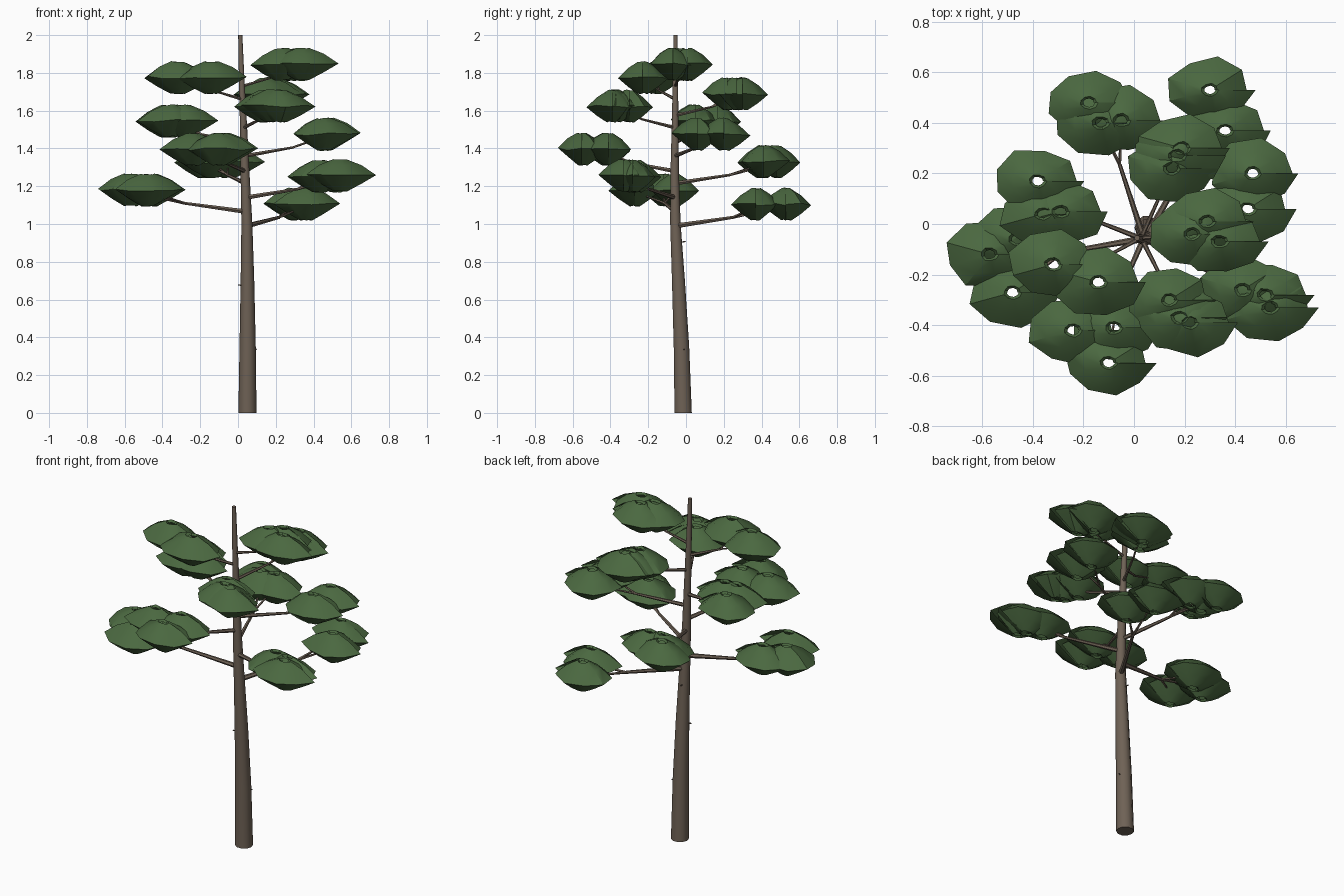
import bpy, bmesh, math, random
from mathutils import Vector

if "Cube" in bpy.data.objects:
    bpy.data.objects.remove(bpy.data.objects["Cube"])

random.seed(7)


def material(name, rgb):
    m = bpy.data.materials.new(name)
    m.diffuse_color = (*rgb, 1)
    m.use_nodes = True
    m.node_tree.nodes["Principled BSDF"].inputs["Base Color"].default_value = m.diffuse_color
    return m


BARK = material("bark brown", (0.158, 0.122, 0.092))
LEAF = material("needle green", (0.069, 0.138, 0.051))


def finish(bm, name, mat, angle):
    me = bpy.data.meshes.new(name)
    bm.to_mesh(me)
    bm.free()
    ob = bpy.data.objects.new(name, me)
    bpy.context.collection.objects.link(ob)
    me.materials.append(mat)
    bpy.ops.object.select_all(action='DESELECT')
    ob.select_set(True)
    bpy.context.view_layer.objects.active = ob
    bpy.ops.object.shade_smooth_by_angle(angle=math.radians(angle))
    return ob


def limb(name, points, radii, sides):
    """Tapered tube through the points, capped at both ends."""
    bm = bmesh.new()
    pts = [Vector(p) for p in points]
    rings = []
    for i, p in enumerate(pts):
        d = pts[min(i + 1, len(pts) - 1)] - pts[max(i - 1, 0)]
        if name == "trunk":
            d = Vector((0, 0, 1))
        q = d.to_track_quat('Z', 'Y')
        rings.append([bm.verts.new(p + q @ Vector((math.cos(a), math.sin(a), 0)) * radii[i])
                      for a in (math.tau * k / sides for k in range(sides))])
    for lo, hi in zip(rings, rings[1:]):
        for k in range(sides):
            n = (k + 1) % sides
            bm.faces.new((lo[k], lo[n], hi[n], hi[k]))
    bm.faces.new(rings[0][::-1])
    bm.faces.new(rings[-1])
    return finish(bm, name, BARK, 50)


# Trunk: gently leaning and tapered
TRUNK = [(0.05, -0.015, 0), (0.051, -0.024, 0.35), (0.05, -0.04, 0.7), (0.047, -0.056, 1.0),
         (0.038, -0.06, 1.25), (0.03, -0.058, 1.5), (0.02, -0.056, 1.75), (0.012, -0.055, 2.0)]
limb("trunk", TRUNK, [0.048, 0.043, 0.036, 0.029, 0.024, 0.019, 0.015, 0.011], 10)


def trunk_at(z):
    for a, b in zip(TRUNK, TRUNK[1:]):
        if z <= b[2]:
            return Vector(a).lerp(Vector(b), (z - a[2]) / (b[2] - a[2]))


# Profile of a foliage clump: (radius share, height), open at both ends
PROFILE = [(0.13, -0.074), (0.2, -0.084), (0.6, -0.045), (1.0, 0.0),
           (0.6, 0.052), (0.2, 0.084), (0.13, 0.072)]
SIDES = 9


def add_clump(bm, cx, cy, cz):
    """Ragged double cone whose rim has a step where its ends meet."""
    rim = [random.uniform(0.88, 1.06) for _ in range(SIDES + 1)]
    rim[0], rim[-1] = random.uniform(0.8, 0.9), random.uniform(1.0, 1.08)
    rim[1] = 0.92
    lift = [random.uniform(-0.008, 0.008) for _ in range(SIDES + 1)]
    rows = []
    for r, h in PROFILE:
        row = []
        for k in range(SIDES + 1):
            a = math.tau * k / SIDES
            s = r * rim[k]
            row.append(bm.verts.new((cx + 0.18 * s * math.cos(a), cy + 0.135 * s * math.sin(a),
                                     cz + h + lift[k] * (1 if abs(h) < 0.06 else 0.5))))
        rows.append(row)
    for lo, hi in zip(rows, rows[1:]):
        for k in range(SIDES):
            bm.faces.new((lo[k], lo[k + 1], hi[k + 1], hi[k]))


# Each bough: middle height of its foliage, then the clump centres
BOUGHS = [
    (1.105, [(0.30, 0.53), (0.36, 0.37)]),
    (1.18, [(-0.57, -0.12), (-0.48, -0.27), (-0.46, -0.06)]),
    (1.255, [(0.43, -0.26), (0.52, -0.28), (0.54, -0.33)]),
    (1.33, [(-0.18, 0.48), (-0.13, 0.40), (-0.05, 0.41)]),
    (1.395, [(-0.24, -0.42), (-0.08, -0.41), (-0.10, -0.55)]),
    (1.475, [(0.47, 0.20), (0.45, 0.06)]),
    (1.545, [(-0.38, 0.17), (-0.29, 0.05), (-0.36, 0.04)]),
    (1.625, [(0.14, -0.30), (0.18, -0.37), (0.22, -0.39)]),
    (1.69, [(0.19, 0.30), (0.17, 0.27), (0.15, 0.22)]),
    (1.775, [(-0.32, -0.16), (-0.14, -0.23)]),
    (1.845, [(0.29, 0.01), (0.23, -0.04), (0.34, -0.07)]),
]

for i, (z, clumps) in enumerate(BOUGHS, 1):
    bm = bmesh.new()
    for x, y in clumps:
        add_clump(bm, x, y, z)
    finish(bm, f"foliage_{i}", LEAF, 35)

    # Branch rising from the trunk, with a twig into each clump
    start = trunk_at(z - 0.115)
    mid = Vector((sum(c[0] for c in clumps), sum(c[1] for c in clumps), 0)) / len(clumps)
    fork = start.lerp(Vector((mid.x, mid.y, z)), 0.6)
    fork.z = z - 0.07
    thick = 0.015 - 0.0006 * i
    limb(f"branch_{i}", [start, start.lerp(fork, 0.5), fork],
         [thick, thick * 0.8, thick * 0.6], 6)
    for j, (x, y) in enumerate(clumps, 1):
        end = fork.lerp(Vector((x, y, z - 0.01)), 0.75)
        limb(f"twig_{i}_{j}", [fork, end], [thick * 0.55, thick * 0.3], 5)

# Small dead stubs on the bare trunk
for i, (z, a) in enumerate([(0.33, 0.3), (0.67, 3.4), (0.9, 1.8)], 1):
    p = trunk_at(z)
    out = Vector((math.cos(a), math.sin(a), 0.15))
    limb(f"stub_{i}", [p, p + out * 0.05], [0.005, 0.003], 5)
